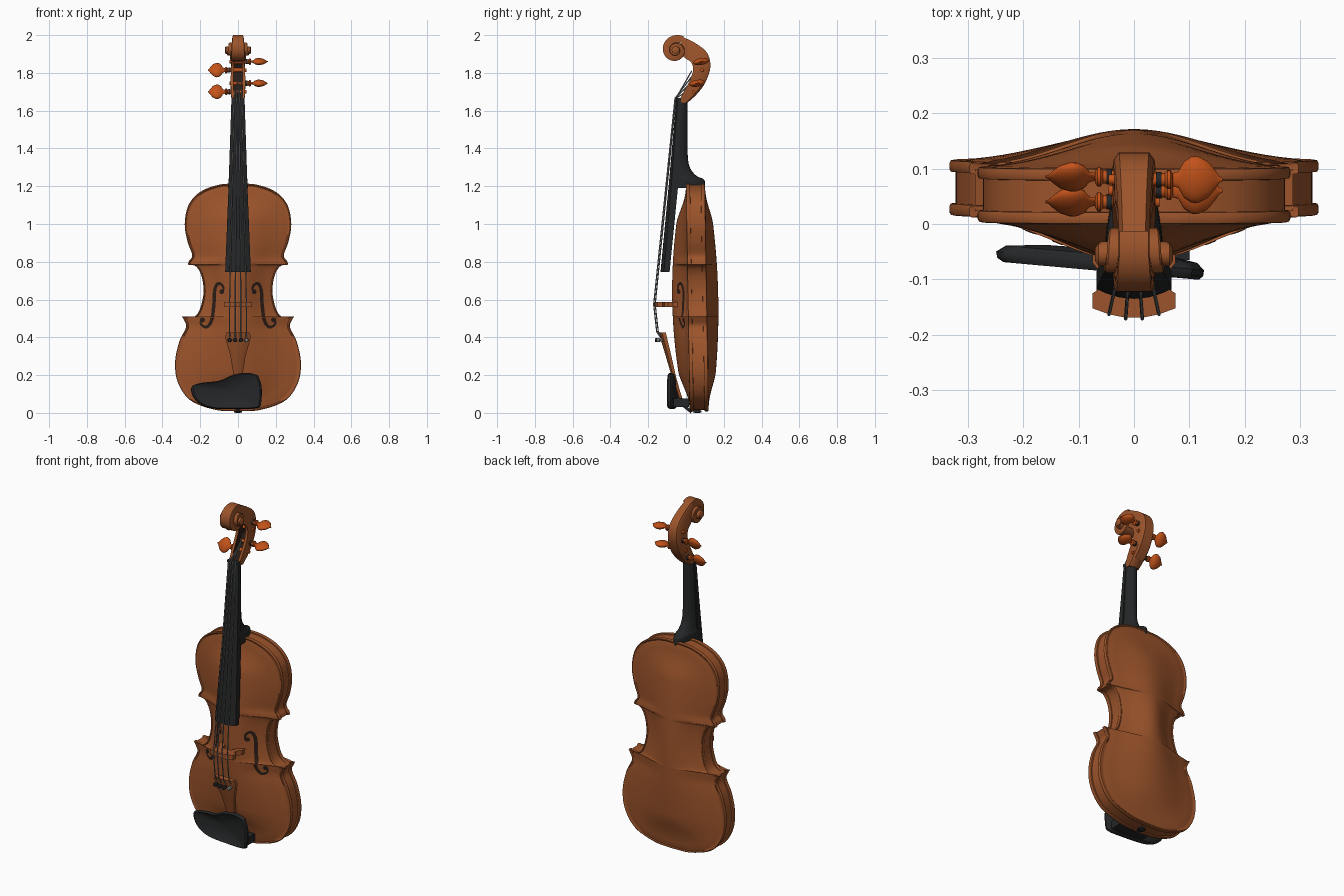
import bpy, bmesh, math
from mathutils import Vector
from mathutils.bvhtree import BVHTree

if "Cube" in bpy.data.objects:
    bpy.data.objects.remove(bpy.data.objects["Cube"])


def material(name, r, g, b):
    m = bpy.data.materials.new(name)
    m.use_nodes = True
    m.diffuse_color = (r, g, b, 1)
    m.node_tree.nodes["Principled BSDF"].inputs["Base Color"].default_value = (r, g, b, 1)
    return m


WOOD = material("varnished brown wood", 0.33, 0.088, 0.024)
PEG = material("orange peg wood", 0.54, 0.085, 0.01)
BLACK = material("ebony black", 0.018, 0.019, 0.02)
STEEL = material("string grey", 0.2, 0.2, 0.2)
HOLE = material("dark hollow", 0.025, 0.012, 0.008)


def spline(pts, n=6):
    """Catmull-Rom curve through tuples of any length."""
    p = [Vector(q) for q in pts]
    p = [2 * p[0] - p[1]] + p + [2 * p[-1] - p[-2]]
    out = []
    for a, b, c, d in zip(p, p[1:], p[2:], p[3:]):
        for i in range(n):
            t = i / n
            out.append(0.5 * (2 * b + (c - a) * t + (2 * a - 5 * b + 4 * c - d) * t * t
                              + (3 * b - a - 3 * c + d) * t ** 3))
    return out + [p[-2]]


def loft(name, rings, mats, closed=True, caps=True, inner=(), angle=40):
    """Skin a list of equal rings; section edges in inner use the second material."""
    bm = bmesh.new()
    rows = [[bm.verts.new(p) for p in ring] for ring in rings]
    n = len(rows[0])
    for a, b in zip(rows, rows[1:]):
        for j in range(n if closed else n - 1):
            k = (j + 1) % n
            f = bm.faces.new((a[j], a[k], b[k], b[j]))
            f.material_index = 1 if j in inner else 0
    if caps:
        bm.faces.new(rows[0])
        bm.faces.new(rows[-1])
    bmesh.ops.remove_doubles(bm, verts=bm.verts, dist=0.0002)
    bmesh.ops.recalc_face_normals(bm, faces=bm.faces)
    mesh = bpy.data.meshes.new(name)
    bm.to_mesh(mesh)
    bm.free()
    obj = bpy.data.objects.new(name, mesh)
    bpy.context.collection.objects.link(obj)
    for m in mats:
        mesh.materials.append(m)
    bpy.ops.object.select_all(action='DESELECT')
    obj.select_set(True)
    bpy.context.view_layer.objects.active = obj
    bpy.ops.object.shade_smooth_by_angle(angle=math.radians(angle))
    return obj


def lathe(name, profile, place, mat, n=20):
    """Turn (radius, distance) pairs; place maps (distance, u, v) to a point."""
    turns = [math.tau * i / n for i in range(n)]
    return loft(name, [[place(d, r * math.cos(a), r * math.sin(a)) for a in turns]
                       for r, d in profile], [mat])


def wire(name, pts, radius, mat):
    c = bpy.data.curves.new(name, 'CURVE')
    c.dimensions = '3D'
    c.bevel_depth, c.bevel_resolution, c.use_fill_caps = radius, 2, True
    s = c.splines.new('POLY')
    s.points.add(len(pts) - 1)
    for q, p in zip(s.points, pts):
        q.co = (*p, 1)
    c.materials.append(mat)
    bpy.context.collection.objects.link(bpy.data.objects.new(name, c))


def arched(z, w, y, bulge, thick):
    """Cross-section with a rounded front and flat back."""
    us = [i / 5 - 1 for i in range(11)]
    return ([(w * u, y + bulge * u * u, z) for u in us]
            + [(w, y + bulge + thick, z), (-w, y + bulge + thick, z)])


# Body outline: lower bout, waist and upper bout, meeting at sharp corners
lower = spline([(0, .008), (.12, .016), (.25, .065), (.318, .16), (.333, .27),
                (.31, .38), (.275, .455), (.29, .5)])
waist = spline([(.297, .51), (.25, .5), (.208, .535), (.183, .63), (.192, .72),
                (.222, .775), (.266, .785)])
upper = spline([(.262, .8), (.243, .835), (.268, .91), (.282, 1.0), (.262, 1.1),
                (.2, 1.17), (.1, 1.208), (0, 1.215)])
half = lower + waist + upper
spine, top = [], 0
for p in half:
    top = max(top, min(max(p.y, .22), 1.0))
    spine.append(Vector((0, top)))
mirror = lambda pts: [Vector((-p.x, p.y)) for p in pts[-2:0:-1]]
outline, spine = half + mirror(half), spine + mirror(spine)


def body_ring(t, depth, base, arch):
    """Outline shrunk by t towards the spine, raised by the plate arching."""
    ring = []
    for p, s in zip(outline, spine):
        q = p.lerp(s, t)
        rise = arch * t * t * (3 - 2 * t) * (1 - ((q.y - .6) / .68) ** 2)
        ring.append((q.x, base + depth + rise + .02 - .0167 * q.y, q.y))
    return ring


LIP = [(.045, .022), (.008, .021), (0, .016), (0, .006), (.008, .001), (.025, 0),
       (.05, .004), (.08, .003)]
ARCH = [(i / 14, 0) for i in range(2, 15)]
plates = {}
for name, base, sign, arch in (("front_plate", 0, 1, -.083), ("back_plate", .1, -1, .061)):
    plates[name] = loft(name, [body_ring(t, sign * d, base, arch) for t, d in LIP + ARCH],
                        [WOOD], caps=False)
loft("ribs", [body_ring(.035, d, 0, 0) for d in (.012, .088)], [WOOD], caps=False)

# Sound holes laid on the front plate
mesh = plates["front_plate"].data
tree = BVHTree.FromPolygons([v.co for v in mesh.vertices],
                            [list(f.vertices) for f in mesh.polygons])


def on_front(x, z):
    hit = tree.ray_cast(Vector((x, -1, z)), Vector((0, 1, 0)))[0]
    return (x, hit.y - .003, z)


f_path = spline([(.078, .635), (.08, .67), (.105, .685), (.123, .65), (.128, .57), (.14, .49),
                 (.165, .455), (.195, .468), (.197, .5)])
for side, label in ((1, "left"), (-1, "right")):
    rows = []
    for i, p in enumerate(f_path):
        d = (f_path[min(i + 1, len(f_path) - 1)] - f_path[max(i - 1, 0)]).normalized()
        w = .004 + .005 * math.sin(math.pi * i / (len(f_path) - 1))
        rows.append([on_front(side * (p.x + k * w * d.y), p.y - k * w * d.x) for k in (-1, 0, 1)])
    loft(label + "_sound_hole", rows, [HOLE], closed=False, caps=False)
    for end, (x, z) in (("upper", (.086, .642)), ("lower", (.188, .492))):
        loft(f"{label}_sound_hole_{end}_eye",
             [[on_front(side * (x + r * math.cos(a * .5236)), z + r * math.sin(a * .5236))
               for a in range(12)] for r in (.013, .001)], [HOLE])

# Neck with flared heel, fingerboard and nut
neck = spline([(1.19, -.05, .1, .052), (1.235, -.06, .096, .05), (1.255, -.06, .055, .046),
               (1.3, -.06, .02, .042), (1.37, -.06, .009, .04), (1.5, -.045, .008, .037),
               (1.655, -.03, .007, .033)], 4)
loft("neck", [[(w * math.cos(a * math.pi / 14), f + (b - f) * math.sin(a * math.pi / 14), z)
               for a in range(15)] for z, f, b, w in neck], [BLACK])
loft("fingerboard", [arched(.745, .068, -.135, .018, .03), arched(1.2, .05, -.092, .014, .036),
                     arched(1.655, .035, -.052, .008, .018)], [BLACK])
loft("nut", [arched(1.655, .035, -.058, .008, .024), arched(1.668, .035, -.058, .008, .024)], [BLACK])

# Peg box: a hollow, curved trough open at the front
box = spline([(-.042, 1.645, .006, 1.64, .033, 0), (-.012, 1.70, .055, 1.685, .037, .6),
              (.02, 1.76, .1, 1.745, .039, .65), (.038, 1.815, .129, 1.83, .037, .6),
              (.028, 1.855, .112, 1.905, .034, .3), (0, 1.875, .05, 1.957, .03, 0),
              (-.03, 1.9, -.03, 1.996, .027, 0)], 5)
rings = []
for fy, fz, by, bz, w, d in box:
    at = lambda x, k: (x * w, fy + (by - fy) * k, fz + (bz - fz) * k)
    d = max(d, 0)
    rings.append([at(-1, 0), at(-1, .85), at(-.75, 1), at(.75, 1), at(1, .85), at(1, 0),
                  at(.6, 0), at(.6, d), at(-.6, d), at(-.6, 0)])
loft("peg_box", rings, [WOOD, HOLE], inner=(6, 7, 8))

# Scroll: a spiral that steps outwards at each turn
CY, CZ = -.055, 1.92
rings = []
for i in range(-4, 97):
    q = i / 12
    r, a = .08 * .84 ** q, math.pi / 2 * (1 + q)
    w = .028 + .037 * max(q / 8, 0) ** .8
    rings.append([(x, CY + k * math.cos(a), CZ + k * math.sin(a))
                  for x, k in ((-w, r * .45), (-w, r * .92), (-w * .93, r),
                               (w * .93, r), (w, r * .92), (w, r * .45))])
loft("scroll", rings, [WOOD], closed=False, caps=False)
lathe("scroll_eye", [(.012, -.07), (.021, -.064), (.021, .064), (.012, .07)],
      lambda d, u, v: (d, CY + u, CZ + v), WOOD)

# Tuning pegs with flattened heads
SHAFT = [(.009, -.046), (.012, .056), (.017, .06), (.017, .066), (.011, .07)]
HEAD = [(.011, .068), (.015, .08), (.033, .09), (.042, .103), (.043, .115), (.034, .133),
        (.017, .147), (.006, .154), (.003, .16)]
for i, (side, y, z, tilt) in enumerate(((-1, .04, 1.70, 60), (1, .06, 1.745, 10),
                                        (-1, .085, 1.815, 60), (1, .08, 1.86, 10))):
    c, s = math.cos(math.radians(tilt)), math.sin(math.radians(tilt))
    lathe(f"peg_shaft_{i + 1}", SHAFT, lambda d, u, v: (side * d, y + u, z + v), PEG)
    lathe(f"peg_head_{i + 1}", HEAD, lambda d, u, v: (side * d, y + u * c - v * .42 * s,
                                                     z + u * s + v * .42 * c), PEG)
    lathe(f"peg_collar_{i + 1}", [(.014, .04), (.014, .05)],
          lambda d, u, v: (side * d, y + u, z + v), BLACK)

# Bridge with two feet
arm = [(0, -.105), (.025, -.1), (.038, -.075), (.04, -.04), (.075, -.04), (.075, -.07),
       (.055, -.095), (.058, -.115), (.075, -.125), (.075, -.152), (.045, -.163), (.015, -.169)]
shape = arm + [(-x, y) for x, y in arm[:0:-1]]
loft("bridge", [[(x, y, z) for x, y in shape] for z in (.56, .588)], [WOOD], angle=30)

# Tailpiece, its cord, the end button and the fine tuners
loft("tailpiece", [arched(*s) for s in ((.08, .014, -.04, .004, .014), (.2, .024, -.078, .008, .015),
     (.3, .04, -.107, .012, .018), (.4, .068, -.137, .016, .02), (.425, .062, -.143, .016, .02))], [WOOD])
wire("tail_cord", [(0, -.035, .1), (0, -.015, .04), (0, .03, .004)], .008, BLACK)
lathe("end_button", [(.012, .02), (.022, .008), (.022, .003), (.012, 0)],
      lambda d, u, v: (u, .06 + v, d), BLACK)

# Strings from the peg box over the nut and bridge to the tailpiece
for i in range(4):
    k = i - 1.5
    lift = .004 * k * k
    wire(f"string_{i + 1}", [(k * .01, .03, 1.72 + .03 * i), (k * .014, -.059 + lift * .6, 1.665),
                             (k * .03, -.172 + lift, .574), (k * .03, -.156 + lift, .43),
                             (k * .028, -.13 + lift, .39)], .0032, STEEL)
    lathe(f"fine_tuner_{i + 1}", [(.009, -.165), (.011, -.16), (.011, -.15), (.006, -.146), (.006, -.11)],
          lambda d, u, v: (k * .03 + u, d + lift, .385 + v), STEEL if i == 3 else BLACK, 12)

# Chin rest: a dished pad and its mount
pad = spline([(.105, .2), (.05, .212), (-.03, .2), (-.1, .17), (-.2, .158), (-.247, .135),
              (-.235, .08), (-.19, .04), (-.12, .022), (0, .02), (.1, .025), (.122, .05),
              (.125, .14), (.105, .2)], 4)[:-1]
mid = Vector((-.03, .11))
rings = []
for t, y in ((0, -.05), (.6, -.052), (.92, -.06), (1, -.072), (.99, -.083), (.94, -.09),
             (.85, -.086), (.6, -.076), (.3, -.07), (0, -.068)):
    rings.append([(q.x, y - .09 * q.x, q.y) for q in (mid.lerp(p, t) for p in pad)])
loft("chin_rest_pad", rings, [BLACK], caps=False)
mount = [(.1, .03), (.1, .075), (-.1, .075), (-.1, .03)]
loft("chin_rest_mount", [[(x, y, z) for x, z in mount] for y in (-.065, .015)], [BLACK])
